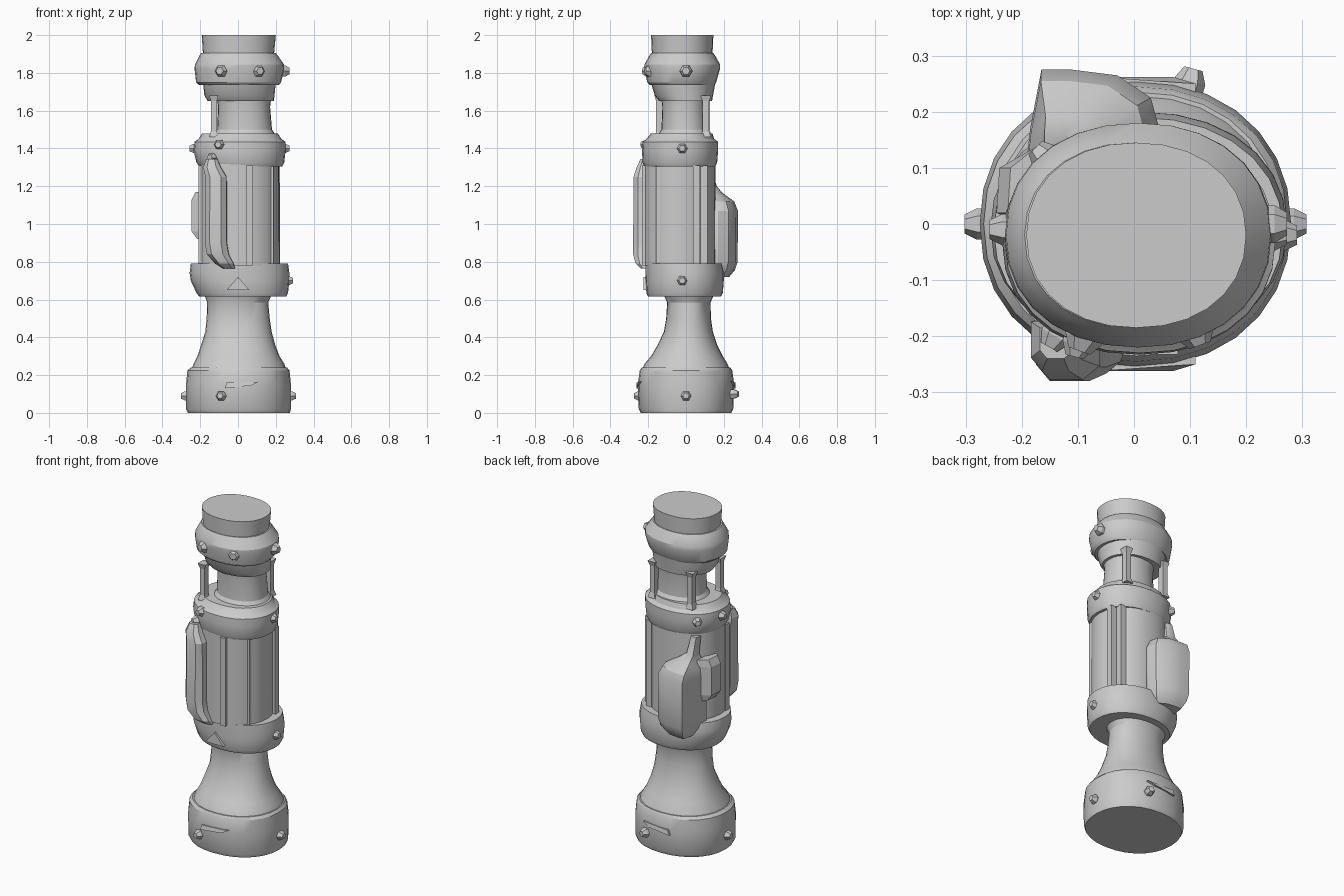
import bpy, bmesh, math
from mathutils import Vector

SIDES = 28


def finish(name, bm, smooth=True):
    bmesh.ops.recalc_face_normals(bm, faces=bm.faces)
    mesh = bpy.data.meshes.new(name)
    bm.to_mesh(mesh)
    bm.free()
    ob = bpy.data.objects.new(name, mesh)
    bpy.context.collection.objects.link(ob)
    if smooth:
        bpy.ops.object.select_all(action='DESELECT')
        ob.select_set(True)
        bpy.context.view_layer.objects.active = ob
        bpy.ops.object.shade_smooth_by_angle(angle=math.radians(28))
    return ob


def loft(name, rings, smooth=True):
    """Skin a list of equal-length point rings and cap both ends."""
    bm = bmesh.new()
    rows = [[bm.verts.new(p) for p in ring] for ring in rings]
    n = len(rows[0])
    for a, b in zip(rows, rows[1:]):
        for i in range(n):
            j = (i + 1) % n
            bm.faces.new((a[i], a[j], b[j], b[i]))
    bm.faces.new(rows[0])
    bm.faces.new(rows[-1])
    return finish(name, bm, smooth)


def turned(name, profile):
    """Slightly squared oval section; profile rows are z, x min, x max, y min, y max."""
    def ring(z, x0, x1, y0, y1):
        pts = []
        for i in range(SIDES):
            a = 2 * math.pi * i / SIDES
            c, s = math.cos(a), math.sin(a)
            c, s = (math.copysign(abs(v) ** 0.93, v) for v in (c, s))
            pts.append(((x0 + x1) / 2 + c * (x1 - x0) / 2,
                        (y0 + y1) / 2 + s * (y1 - y0) / 2, z))
        return pts
    return loft(name, [ring(*row) for row in profile])


def scaled_loft(name, outline, pivot, levels):
    """Outline scaled about a pivot; levels are z, scale, shift x, shift y."""
    return loft(name, [[(pivot[0] + (x - pivot[0]) * s + dx,
                         pivot[1] + (y - pivot[1]) * s + dy, z)
                        for x, y in outline] for z, s, dx, dy in levels])


def stud(name, pos, angle, r=0.03, depth=0.05):
    """Six-sided stud pointing outwards at an angle in the xy plane."""
    out = Vector((math.cos(angle), math.sin(angle), 0))
    side, up = Vector((-out.y, out.x, 0)), Vector((0, 0, 1))
    rings = []
    for d, k in ((-depth, 1), (0, 1), (depth * 0.45, 0.6)):
        rings.append([Vector(pos) + out * d + k * r * (side * math.cos(t) + up * math.sin(t))
                      for t in [i * math.pi / 3 for i in range(6)]])
    loft(name, rings, False)


def bar(name, x, y, z0, z1, wx, wy):
    loft(name, [[(x + sx * wx * k, y + sy * wy * k, z)
                 for sx, sy in ((-1, -1), (1, -1), (1, 1), (-1, 1))]
                for z, k in ((z0, 1.5), (z0 + 0.03, 1), (z1 - 0.03, 1), (z1, 1.5))], False)


# Turned stack, from the bottom up
turned("base", [(0, -.265, .275, -.24, .24), (.02, -.275, .28, -.25, .25),
                (.15, -.275, .28, -.255, .255), (.225, -.268, .273, -.245, .245),
                (.24, -.25, .26, -.235, .235)])
turned("flared_stem", [(.22, -.25, .26, -.235, .235), (.26, -.235, .245, -.22, .22),
                       (.30, -.215, .22, -.185, .195), (.36, -.195, .197, -.15, .165),
                       (.43, -.173, .178, -.117, .142), (.50, -.166, .168, -.105, .132),
                       (.585, -.163, .16, -.10, .13), (.63, -.18, .18, -.12, .15)])
turned("lower_collar", [(.615, -.205, .255, -.20, .185), (.635, -.22, .265, -.21, .195),
                        (.70, -.25, .272, -.213, .20), (.74, -.256, .272, -.215, .20),
                        (.79, -.25, .265, -.215, .19), (.79, -.215, .225, -.20, .165)])
turned("body", [(.78, -.208, .22, -.225, .155), (1.32, -.208, .218, -.225, .155)])
turned("middle_collar", [(1.305, -.205, .235, -.22, .155), (1.325, -.22, .245, -.23, .165),
                         (1.39, -.235, .252, -.233, .17), (1.435, -.23, .252, -.23, .17),
                         (1.45, -.21, .23, -.21, .15), (1.48, -.19, .21, -.185, .14)])
turned("neck", [(1.47, -.13, .20, -.15, .135), (1.50, -.11, .18, -.13, .115),
                (1.62, -.105, .17, -.125, .11), (1.66, -.11, .175, -.13, .12)])
turned("upper_step", [(1.65, -.16, .19, -.14, .138), (1.68, -.178, .193, -.165, .143),
                      (1.745, -.185, .20, -.185, .155)])
turned("upper_collar", [(1.735, -.205, .215, -.19, .15), (1.75, -.222, .228, -.205, .16),
                        (1.82, -.23, .245, -.22, .18), (1.845, -.228, .243, -.22, .18),
                        (1.89, -.205, .212, -.195, .155), (1.905, -.195, .2, -.185, .145)])
turned("top_cap", [(1.89, -.185, .19, -.18, .14), (2.0, -.192, .2, -.185, .145)])

# Thin struts around the neck
for i, (x, y) in enumerate(((-.128, -.14), (-.115, .11), (.14, .105))):
    bar(f"neck_strut_{i + 1}", x, y, 1.46, 1.68, .016, .018)

# Tall grip on the front left
scaled_loft("front_grip", [(-.175, -.17), (-.175, -.25), (-.15, -.28), (-.09, -.28),
                           (-.06, -.255), (-.055, -.17)], (-.12, -.19),
            [(.765, .55, .07, .0), (.79, .85, .045, 0), (.84, 1, .01, 0), (.90, 1, 0, 0),
             (1.25, .97, 0, 0), (1.30, .8, -.02, 0), (1.345, .5, -.02, -.005)])

# Rear pod and its short spout
scaled_loft("rear_pod", [(-.195, .08), (-.185, .17), (-.165, .275), (-.11, .275),
                         (-.03, .265), (.03, .225), (.045, .17), (.02, .08)], (-.09, .11),
            [(.72, .72, 0, 0), (.755, .9, 0, 0), (.80, .99, 0, 0), (1.07, 1, 0, 0),
             (1.12, .88, -.01, 0), (1.165, .5, -.03, 0), (1.20, .26, -.05, .01),
             (1.30, .2, -.055, -.01)])

# Side bracket by the pod
loft("side_bracket", [[(-.18, -.01, z), (-.245 + t, .02, z), (-.24 + t, .10, z), (-.17, .14, z)]
                      for z, t in ((.92, .03), (.96, 0), (1.13, 0), (1.17, .02))], False)

# Raised slats on the body
for i, (x, y) in enumerate(((.205, .055), (.17, .095), (.17, -.14), (.06, -.215), (-.19, -.10))):
    loft(f"body_slat_{i + 1}", [[(x - .018, y - .018, z), (x + .018, y - .018, z),
                                 (x + .018, y + .018, z), (x - .018, y + .018, z)]
                                for z in (.78, 1.31)], False)

# Studs on the collars and base: x, y, z, direction in degrees
studs = [(.285, 0, .09, 0), (-.28, 0, .09, 180), (-.09, -.25, .09, -105), (.10, .255, .10, 75),
         (.25, 0, 1.81, 0), (-.09, -.205, 1.81, -110), (.11, -.195, 1.81, -70),
         (.25, -.02, 1.40, 0), (-.235, -.01, 1.40, 180), (-.10, -.215, 1.42, -105),
         (-.14, -.20, 1.35, -120), (-.16, .12, 1.39, 135), (.268, -.02, .70, 0)]
for i, (x, y, z, a) in enumerate(studs):
    stud(f"stud_{i + 1}", (x, y, z), math.radians(a), .034 if 1.7 < z else .028)

# Triangular boss on the lower collar and slot covers on the base
loft("triangle_boss", [[(-.06, y, .65), (.06, y, .65), (0, y, .72)] for y in (-.225, -.19)], False)
for name, s in (("front_slot_cover", -1), ("rear_slot_cover", 1)):
    loft(name, [[(-.07, s * y, .13), (.07, s * y, .145), (.11, s * (y - .012), .165),
                 (-.06, s * y, .16)] for y in (.22, .262)], False)
